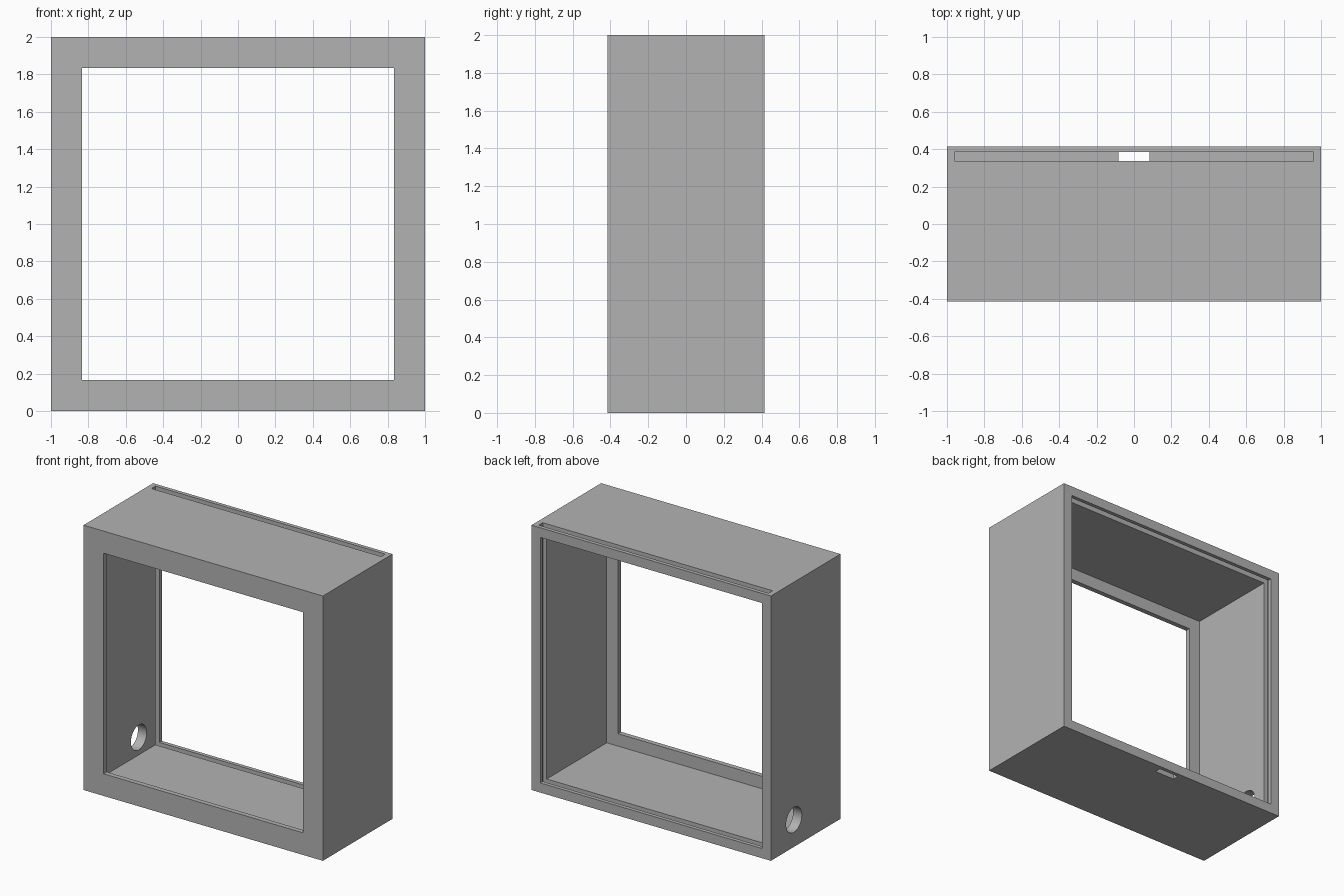
import bpy
import math

old = bpy.data.objects.get("Cube")
if old:
    bpy.data.objects.remove(old, do_unlink=True)

grey = bpy.data.materials.new("plain grey")
grey.use_nodes = True
colour = (0.45, 0.45, 0.45, 1)
grey.diffuse_color = colour
grey.node_tree.nodes["Principled BSDF"].inputs["Base Color"].default_value = colour

HALF_DEPTH = 0.415
WALL = 0.073
FRONT = 0.037
SLOT_FRONT, SLOT_BACK = 0.338, 0.386


def box(name, x, y, z):
    """Box from (min, max) ranges on each axis."""
    ranges = (x, y, z)
    bpy.ops.mesh.primitive_cube_add(size=1, location=[(a + b) / 2 for a, b in ranges])
    ob = bpy.context.object
    ob.name = name
    ob.scale = [b - a for a, b in ranges]
    bpy.ops.object.transform_apply(location=True, rotation=True, scale=True)
    ob.data.materials.append(grey)
    return ob


def cut(target, cutter):
    """Subtract the cutter from the target, then discard it."""
    mod = target.modifiers.new("cut", 'BOOLEAN')
    mod.operation = 'DIFFERENCE'
    mod.solver = 'EXACT'
    mod.object = cutter
    bpy.context.view_layer.objects.active = target
    bpy.ops.object.modifier_apply(modifier=mod.name)
    bpy.data.objects.remove(cutter, do_unlink=True)


# Outer case
case = box("box_frame", (-1, 1), (-HALF_DEPTH, HALF_DEPTH), (0, 2))

# Hollow interior, open at the back
inner = 1 - WALL
cut(case, box("interior_cutter", (-inner, inner),
              (-HALF_DEPTH + FRONT, 1), (WALL, 2 - WALL)))

# Window in the front
cut(case, box("window_cutter", (-0.833, 0.833), (-1, 0), (0.167, 1.833)))

# Slot for a sliding back panel, open at the top and grooved into sides and floor
slot = (SLOT_FRONT, SLOT_BACK)
cut(case, box("panel_slot_cutter", (-0.96, 0.96), slot, (0.04, 2.2)))

# Push-out opening under the panel
cut(case, box("push_hole_cutter", (-0.083, 0.083), slot, (-0.1, 0.1)))

# Round cable hole in one side
bpy.ops.mesh.primitive_cylinder_add(vertices=48, radius=0.094, depth=0.4,
                                    location=(-1, 0.14, 0.205),
                                    rotation=(0, math.pi / 2, 0))
cable_cutter = bpy.context.object
cable_cutter.data.materials.append(grey)
cut(case, cable_cutter)

# Smooth only the round hole
bpy.ops.object.select_all(action='DESELECT')
case.select_set(True)
bpy.context.view_layer.objects.active = case
bpy.ops.object.shade_smooth_by_angle(angle=math.radians(30))
